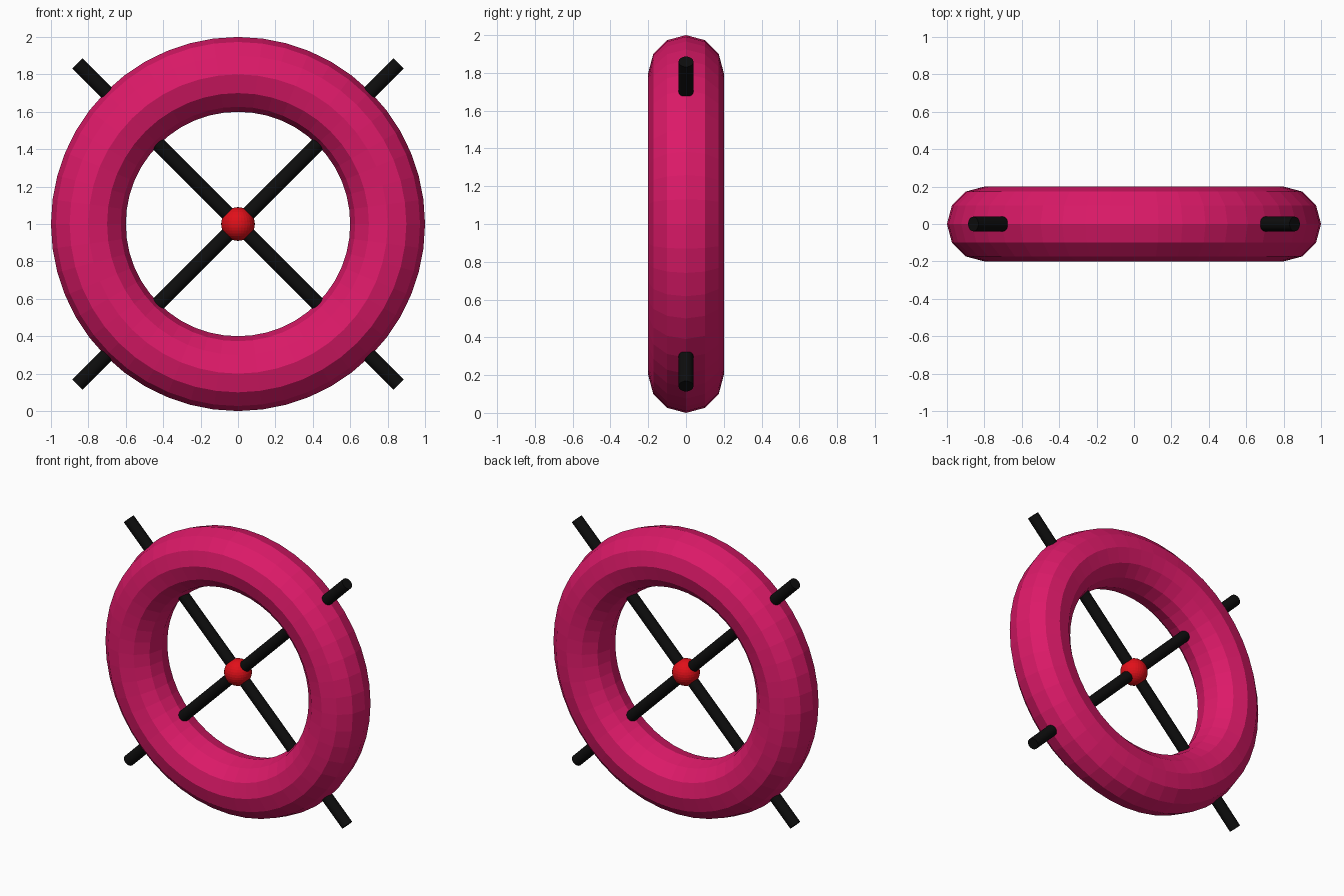
import bpy
from math import pi

if "Cube" in bpy.data.objects:
    bpy.data.objects.remove(bpy.data.objects["Cube"])


def colour(obj, name, rgb):
    mat = bpy.data.materials.get(name) or bpy.data.materials.new(name)
    mat.diffuse_color = (*rgb, 1)
    mat.use_nodes = True
    mat.node_tree.nodes["Principled BSDF"].inputs["Base Color"].default_value = mat.diffuse_color
    obj.data.materials.append(mat)


CENTRE = (0, 0, 1)

# Faceted ring standing upright, axis along y
bpy.ops.mesh.primitive_torus_add(major_radius=0.8, minor_radius=0.2,
                                 major_segments=48, minor_segments=12,
                                 location=CENTRE, rotation=(pi / 2, 0, 0))
ring = bpy.context.object
ring.name = "ring"
colour(ring, "pink", (0.72, 0.01, 0.14))

# Two crossed rods running through the ring
for name, angle in (("rod_rising", pi / 4), ("rod_falling", -pi / 4)):
    bpy.ops.mesh.primitive_cylinder_add(vertices=32, radius=0.039, depth=2.43,
                                        location=CENTRE, rotation=(0, angle, 0))
    rod = bpy.context.object
    rod.name = name
    bpy.ops.object.shade_smooth_by_angle()
    colour(rod, "black", (0.004, 0.004, 0.004))

# Central ball
bpy.ops.mesh.primitive_uv_sphere_add(segments=32, ring_count=16, radius=0.09,
                                     location=CENTRE)
hub = bpy.context.object
hub.name = "hub_ball"
colour(hub, "red", (0.75, 0.005, 0.01))
